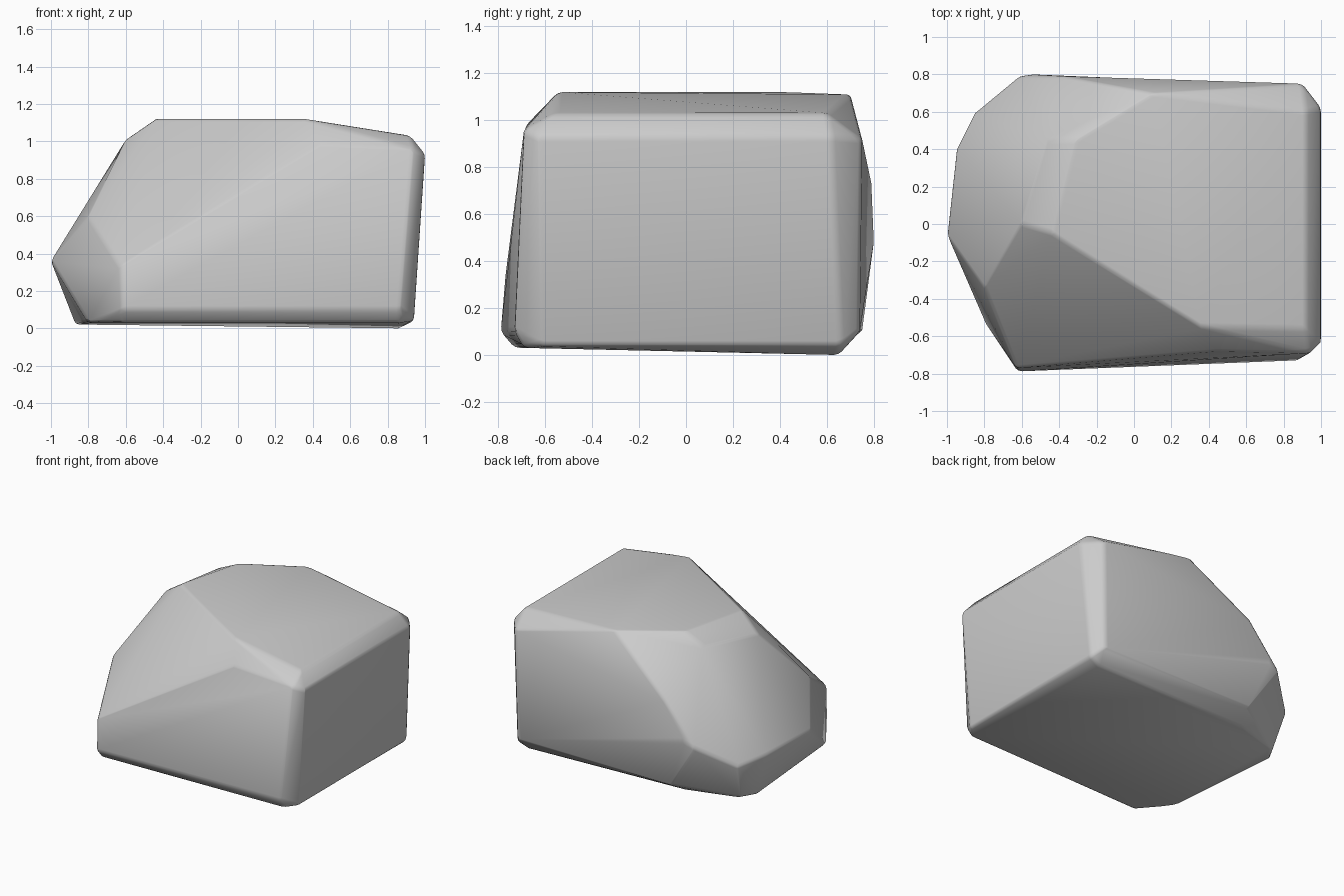
import bpy
import bmesh
from math import radians
from mathutils import Vector

# Remove only the default cube
default_cube = bpy.data.objects.get("Cube")
if default_cube:
    bpy.data.objects.remove(default_cube, do_unlink=True)


def make_material(name, color):
    material = bpy.data.materials.new(name)
    material.use_nodes = True
    material.diffuse_color = color
    shader = material.node_tree.nodes["Principled BSDF"]
    shader.inputs["Base Color"].default_value = color
    shader.inputs["Roughness"].default_value = 0.8
    return material


# Corners of the boulder, grouped by the facet they outline
facets = {
    "top_plateau": [(-.44, -.05, 1.12), (.36, -.55, 1.12), (.92, -.56, 1.03),
                    (.92, .6, 1.03), (.1, .7, 1.11), (-.31, .45, 1.12)],
    "right_side": [(1, -.63, .93), (1, .62, .93), (.94, -.62, .04), (.94, .66, .04)],
    "front_slope": [(.45, -.68, .98), (.94, -.69, .96), (.87, -.73, .1),
                    (-.62, -.79, .1), (-.63, -.77, .33)],
    "back_wall": [(.9, .75, .92), (.88, .74, .1), (-.39, .75, .1),
                  (-.55, .8, .48), (-.37, .79, .75)],
    "left_shoulder": [(-.6, 0, 1.01), (-.8, -.34, .6), (-1, -.06, .36),
                      (-.95, .4, .34), (-.85, .6, .3), (-.62, .79, .45), (-.46, .45, 1.05)],
    "underside": [(.86, .65, 0), (.86, -.69, .03), (-.62, -.73, .03), (-.8, -.52, .03),
                  (-.87, .4, .02), (-.81, .5, .02), (-.43, .61, .02)],
}


def build_boulder(name, facet_groups, material):
    """Wrap the facet corners in a convex skin and merge nearly flat triangles."""
    bm = bmesh.new()
    for corners in facet_groups.values():
        for corner in corners:
            bm.verts.new(Vector(corner))
    hull = bmesh.ops.convex_hull(bm, input=bm.verts[:])
    loose = [v for v in set(hull["geom_interior"] + hull["geom_unused"])
             if isinstance(v, bmesh.types.BMVert)]
    bmesh.ops.delete(bm, geom=loose, context="VERTS")
    bmesh.ops.dissolve_limit(bm, angle_limit=radians(4), verts=bm.verts[:], edges=bm.edges[:])
    bmesh.ops.recalc_face_normals(bm, faces=bm.faces[:])

    mesh = bpy.data.meshes.new(name)
    bm.to_mesh(mesh)
    bm.free()
    mesh.materials.append(material)
    boulder = bpy.data.objects.new(name, mesh)
    bpy.context.collection.objects.link(boulder)
    return boulder


stone_grey = make_material("stone_grey", (.6, .6, .6, 1))
boulder = build_boulder("boulder", facets, stone_grey)

# Small worn chamfers on the stronger edges
wear = boulder.modifiers.new("worn_edges", "BEVEL")
wear.width = .02
wear.segments = 2
wear.limit_method = "ANGLE"
wear.angle_limit = radians(20)

# Soft shading over the whole stone
for polygon in boulder.data.polygons:
    polygon.use_smooth = True
